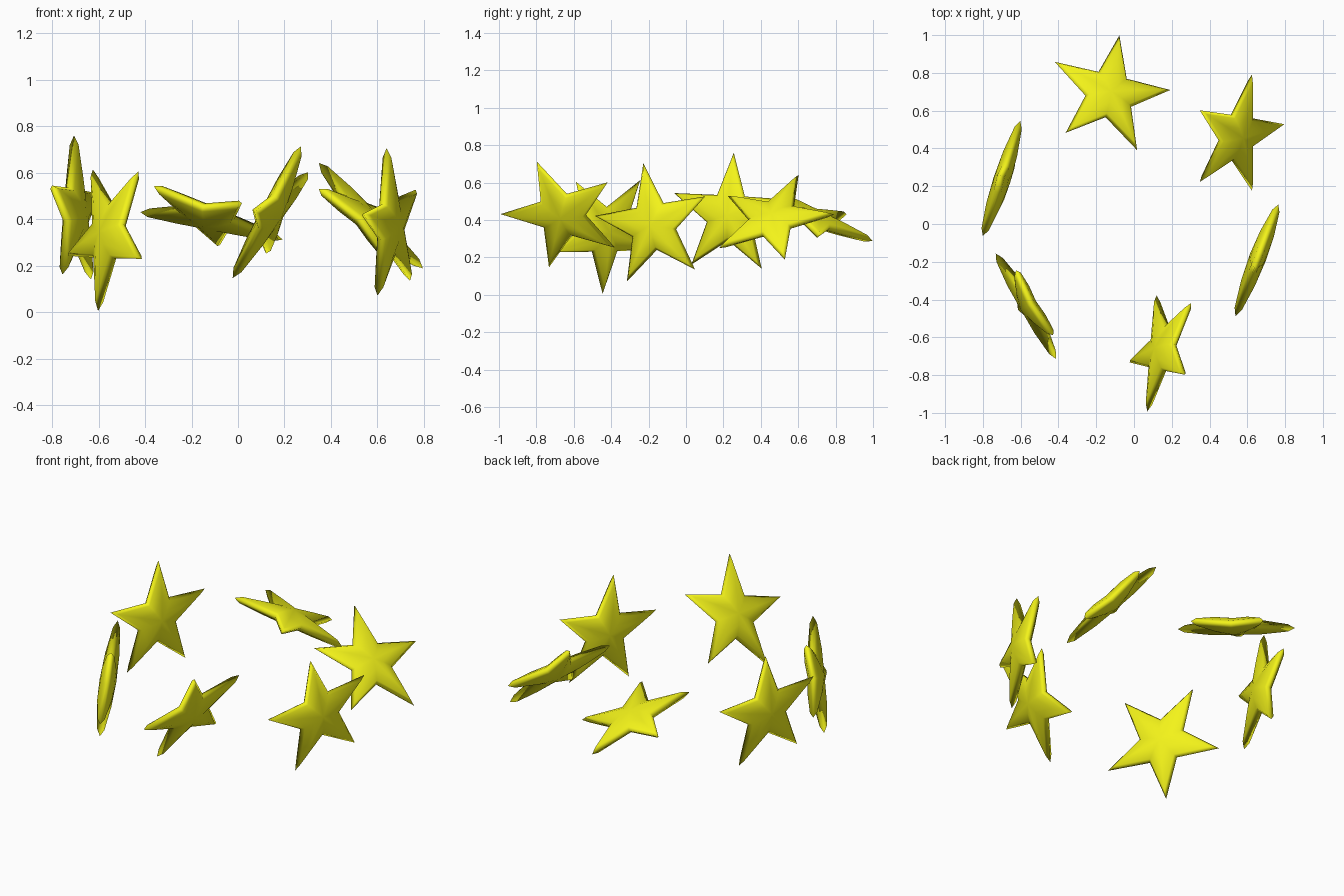
import bpy, bmesh, math
from mathutils import Vector, Matrix

if "Cube" in bpy.data.objects:
    bpy.data.objects.remove(bpy.data.objects["Cube"])

R, INNER = 0.337, 0.133          # tip and valley radius
# (outline scale, half thickness) of the pillowy cross-section
LAYERS = [(0.88, 0.020), (0.45, 0.039)]
PEAK = 0.046

gold = bpy.data.materials.new("yellow")
gold.diffuse_color = (0.9, 0.9, 0.01, 1)
gold.use_nodes = True
gold.node_tree.nodes["Principled BSDF"].inputs["Base Color"].default_value = gold.diffuse_color

# Five-pointed star, domed on both sides
bm = bmesh.new()


def ring(scale, z):
    return [bm.verts.new((scale * (INNER if i % 2 else R) * math.cos(i * math.pi / 5),
                          scale * (INNER if i % 2 else R) * math.sin(i * math.pi / 5), z))
            for i in range(10)]


rim = ring(1, 0)
for side in (1, -1):
    last = rim
    for scale, z in LAYERS:
        cur = ring(scale, side * z)
        for i in range(10):
            j = (i + 1) % 10
            bm.faces.new((last[i], last[j], cur[j], cur[i]))
        last = cur
    peak = bm.verts.new((0, 0, side * PEAK))
    for i in range(10):
        bm.faces.new((last[i], last[(i + 1) % 10], peak))
bmesh.ops.recalc_face_normals(bm, faces=bm.faces)
mesh = bpy.data.meshes.new("star")
bm.to_mesh(mesh)
bm.free()
mesh.materials.append(gold)
mesh.polygons.foreach_set("use_smooth", [True] * len(mesh.polygons))

# Tip positions of each tumbling star in the ring
STARS = {
    "star_back": [(-.42, .86, .43), (-.08, 1.0, .29), (.19, .71, .31), (.02, .39, .47), (-.36, .48, .54)],
    "star_back_right": [(.62, .79, .43), (.80, .53, .19), (.62, .18, .25), (.35, .22, .53), (.35, .60, .64)],
    "star_right": [(.64, -.23, .70), (.76, .10, .54), (.74, .04, .14), (.60, -.31, .07), (.54, -.48, .41)],
    "star_left": [(-.71, .25, .755), (-.80, -.06, .54), (-.75, .03, .16), (-.64, .40, .14), (-.595, .55, .52)],
    "star_front_left": [(-.43, -.59, .60), (-.42, -.70, .23), (-.60, -.45, .005), (-.73, -.16, .25), (-.62, -.25, .61)],
    "star_front": [(.12, -.38, .25), (.30, -.42, .60), (.27, -.795, .71), (.07, -.99, .43), (-.02, -.735, .155)],
}

for name, pts in STARS.items():
    tips = [Vector(p) for p in pts]
    centre = sum(tips, Vector()) / 5
    # best-fit plane axes of the five tips
    u, v = Vector(), Vector()
    for k, t in enumerate(tips):
        a = k * math.tau / 5
        u += (t - centre) * math.cos(a)
        v += (t - centre) * math.sin(a)
    u.normalize()
    n = u.cross(v).normalized()
    v = n.cross(u)
    star = bpy.data.objects.new(name, mesh)
    star.matrix_world = Matrix.Translation(centre) @ Matrix((u, v, n)).transposed().to_4x4()
    bpy.context.collection.objects.link(star)
